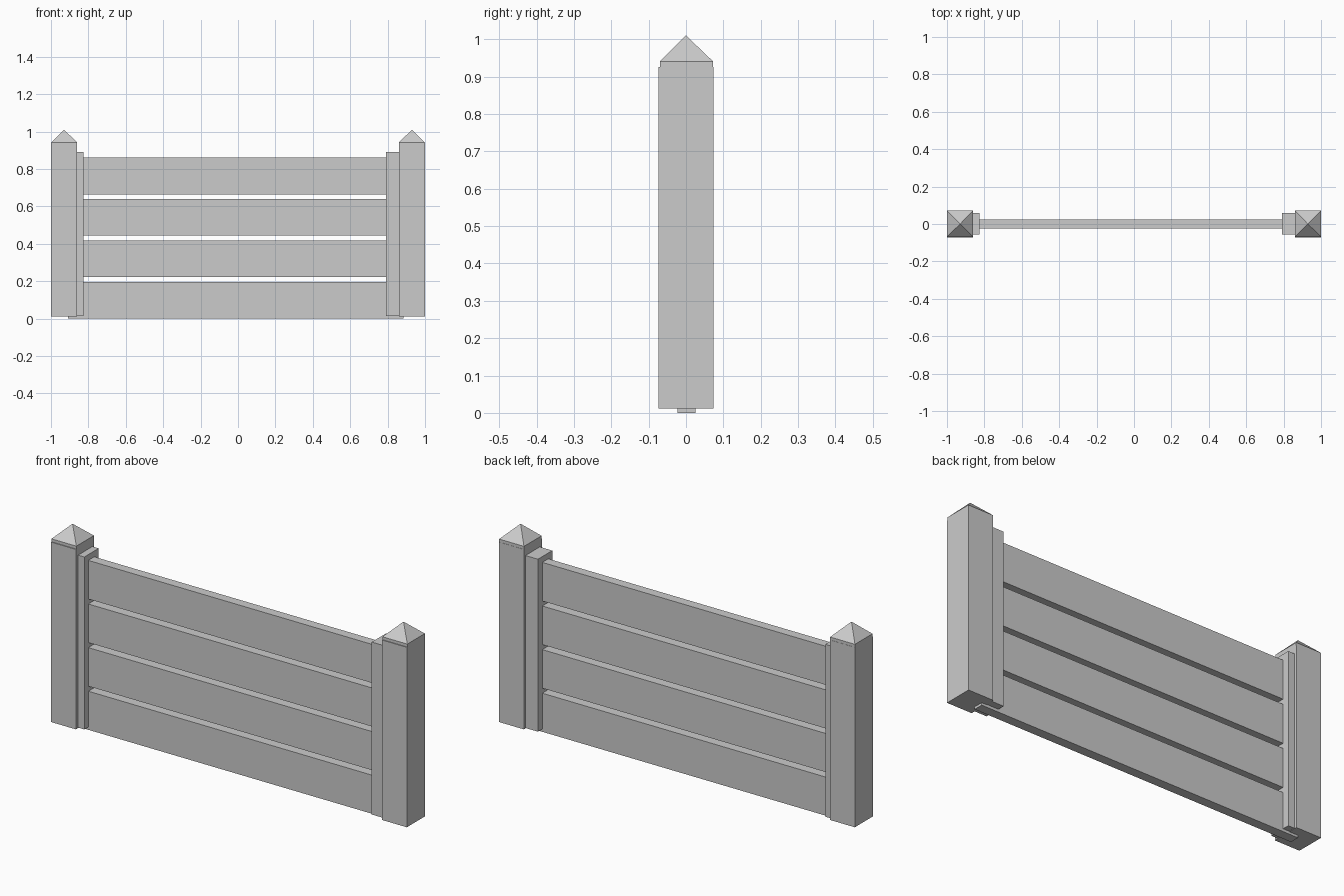
import bpy
import bmesh

cube = bpy.data.objects.get("Cube")
if cube:
    bpy.data.objects.remove(cube, do_unlink=True)

grey = bpy.data.materials.new("light_grey")
grey.use_nodes = True
COLOUR = (0.6, 0.6, 0.6, 1)
grey.diffuse_color = COLOUR
grey.node_tree.nodes["Principled BSDF"].inputs["Base Color"].default_value = COLOUR


def finish(name, bm):
    bmesh.ops.recalc_face_normals(bm, faces=bm.faces)
    mesh = bpy.data.meshes.new(name)
    bm.to_mesh(mesh)
    bm.free()
    mesh.materials.append(grey)
    obj = bpy.data.objects.new(name, mesh)
    bpy.context.collection.objects.link(obj)
    return obj


def box(name, xs, ys, zs):
    bm = bmesh.new()
    bmesh.ops.create_cube(bm, size=1)
    for v in bm.verts:
        v.co = [lo if c < 0 else hi for c, (lo, hi) in zip(v.co, (xs, ys, zs))]
    return finish(name, bm)


def cap(name, xs, ys, z_low, z_eave, z_tip):
    # Short square collar with a pyramid on top
    bm = bmesh.new()
    corners = [(xs[0], ys[0]), (xs[1], ys[0]), (xs[1], ys[1]), (xs[0], ys[1])]
    low = [bm.verts.new((x, y, z_low)) for x, y in corners]
    eave = [bm.verts.new((x, y, z_eave)) for x, y in corners]
    tip = bm.verts.new((sum(xs) / 2, 0, z_tip))
    bm.faces.new(low[::-1])
    for i in range(4):
        j = (i + 1) % 4
        bm.faces.new((low[i], low[j], eave[j], eave[i]))
        bm.faces.new((eave[i], eave[j], tip))
    return finish(name, bm)


# Posts with pointed caps, and the battens that hold the boards
for side, xs, batten in (("right", (-1, -0.86), (-0.9, -0.825)),
                         ("left", (0.86, 1), (0.79, 0.9))):
    box(side + "_post", xs, (-0.073, 0.073), (0.012, 0.926))
    cap(side + "_post_cap", xs, (-0.069, 0.072), 0.926, 0.941, 1.01)
    box(side + "_batten", batten, (-0.055, 0.06), (0.014, 0.89))

# Horizontal boards
for i in range(4):
    z = i * 0.2215
    box(f"board_{i + 1}", (-0.91, 0.885), (-0.023, 0.025), (z, z + 0.196))
